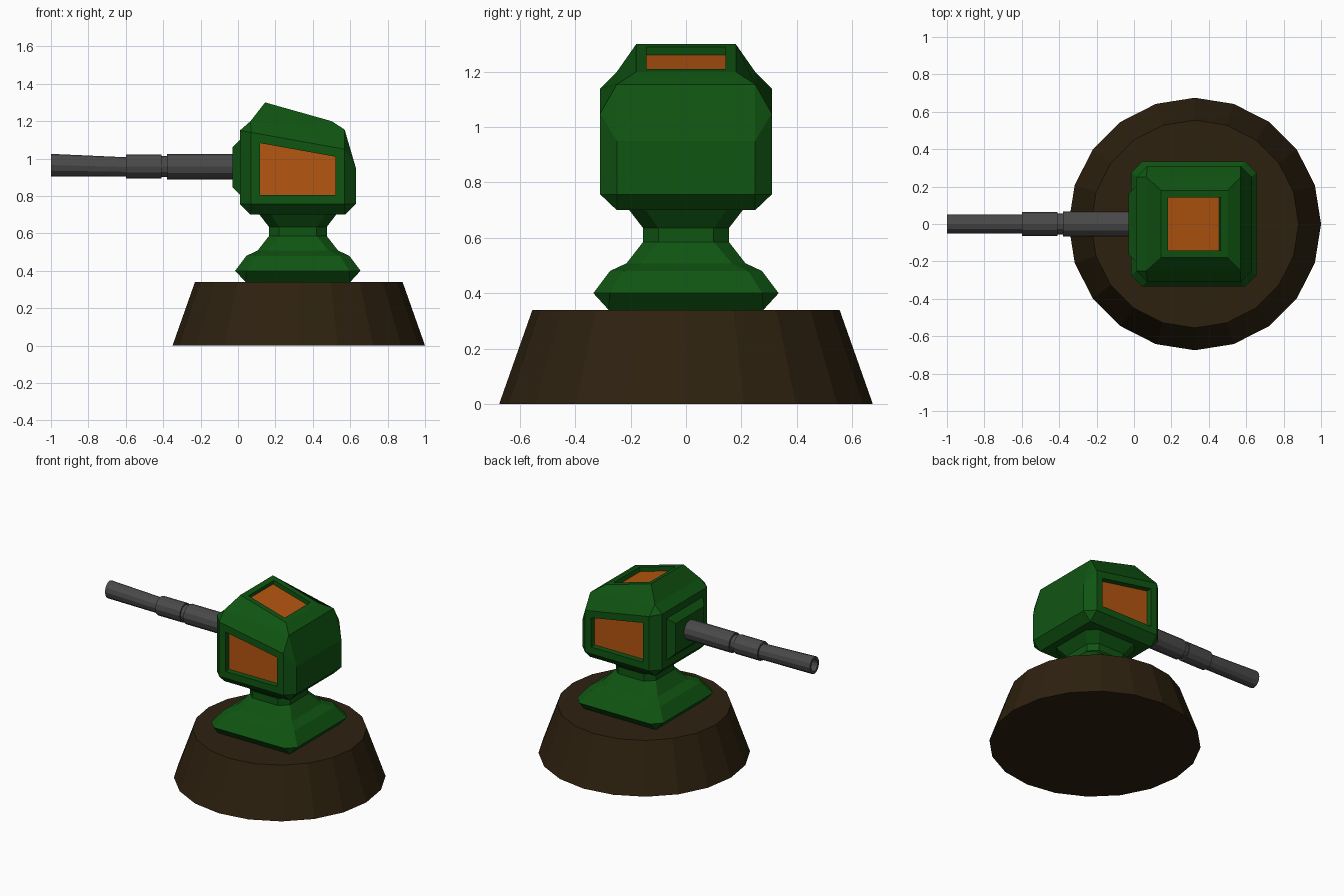
import bpy, bmesh, math

if "Cube" in bpy.data.objects:
    bpy.data.objects.remove(bpy.data.objects["Cube"])

CX = 0.32  # turret axis


def mat(name, col):
    m = bpy.data.materials.new(name)
    m.diffuse_color = (*col, 1)
    m.use_nodes = True
    m.node_tree.nodes["Principled BSDF"].inputs["Base Color"].default_value = m.diffuse_color
    return m


GREEN = mat("dark_green", (0.005, 0.09, 0.006))
ORANGE = mat("orange", (0.46, 0.092, 0.005))
BROWN = mat("dark_brown", (0.027, 0.0155, 0.005))
GRAY = mat("gun_gray", (0.068, 0.068, 0.068))


def loft(rings, cap_start=True, cap_end=True):
    bm = bmesh.new()
    vs = [[bm.verts.new(p) for p in r] for r in rings]
    n = len(rings[0])
    for a, b in zip(vs, vs[1:]):
        for i in range(n):
            j = (i + 1) % n
            bm.faces.new((a[i], a[j], b[j], b[i]))
    if cap_start:
        bm.faces.new(vs[0][::-1])
    if cap_end:
        bm.faces.new(vs[-1])
    bmesh.ops.remove_doubles(bm, verts=bm.verts, dist=1e-4)
    bmesh.ops.recalc_face_normals(bm, faces=bm.faces)
    bm.normal_update()
    return bm


def finish(bm, name, *mats):
    me = bpy.data.meshes.new(name)
    bm.to_mesh(me)
    bm.free()
    for m in mats:
        me.materials.append(m)
    ob = bpy.data.objects.new(name, me)
    bpy.context.collection.objects.link(ob)
    return ob


def ring(x0, x1, hy, c, zs):
    """Rectangle with chamfered corners; zs = heights of front, side-front, side-back, back."""
    half = [(x0, hy - c), (x0 + c, hy), (x1 - c, hy), (x1, hy - c)]
    pts = [(x, -y, z) for (x, y), z in zip(half, zs)]
    return pts + [(x, -y, z) for x, y, z in reversed(pts)]


# Round base
def circle(r, z, n=20):
    return [(0.325 + r * math.cos(2 * math.pi * i / n), r * math.sin(2 * math.pi * i / n), z)
            for i in range(n)]


finish(loft([circle(0.675, 0), circle(0.555, 0.34)]), "base", BROWN)

# Pedestal and neck: half width, chamfer, height
profile = [(0.28, 0.0, 0.34), (0.335, 0.06, 0.40), (0.275, 0.05, 0.48), (0.215, 0.05, 0.508),
           (0.155, 0.055, 0.585), (0.155, 0.055, 0.635), (0.205, 0.06, 0.70)]
finish(loft([ring(CX - h, CX + h, h, c, [z] * 4) for h, c, z in profile], True, False),
       "pedestal", GREEN)

# Turret head
bm = loft([
    ring(0.067, 0.573, 0.25, 0, [0.70] * 4),
    ring(0.01, 0.63, 0.31, 0.06, [0.757] * 4),
    ring(0.01, 0.63, 0.31, 0.06, [1.15, 1.14, 1.05, 0.95]),
    ring(0.067, 0.57, 0.25, 0, [1.20, 1.20, 1.155, 1.155]),
    ring(0.145, 0.50, 0.18, 0, [1.30, 1.30, 1.20, 1.20])])


def panel(test, border, taper, depth, index):
    """Inset the matching faces, then push them in or out."""
    fs = [f for f in bm.faces if test(f.normal, f.calc_center_median())]
    bmesh.ops.inset_individual(bm, faces=fs, thickness=border, use_even_offset=True)
    bmesh.ops.inset_individual(bm, faces=fs, thickness=taper, depth=depth, use_even_offset=True)
    for f in fs:
        f.material_index = index
    bm.normal_update()


panel(lambda n, c: n.x < -0.99, 0.05, 0.04, 0.04, 0)                # gun mount
panel(lambda n, c: abs(n.y) > 0.99 and abs(c.y) > 0.3, 0.048, 0, -0.04, 1)  # side panels
panel(lambda n, c: n.z > 0.9 and c.z > 1.22, 0.038, 0, -0.03, 1)     # roof panel
finish(bm, "turret_head", GREEN, ORANGE)


# Barrel: x, centre height, half width, half height
def tube(x, z, ry, rz, n=12):
    return [(x, ry * math.cos(2 * math.pi * i / n), z + rz * math.sin(2 * math.pi * i / n))
            for i in range(n)]


barrel = [(0.0, 0.957, 0.068, 0.068), (-0.38, 0.957, 0.068, 0.068), (-0.38, 0.957, 0.056, 0.056),
          (-0.41, 0.957, 0.056, 0.056), (-0.41, 0.957, 0.064, 0.065), (-0.60, 0.957, 0.064, 0.065),
          (-0.60, 0.955, 0.052, 0.052), (-1.0, 0.965, 0.052, 0.06), (-1.0, 0.965, 0.036, 0.042),
          (-0.90, 0.963, 0.036, 0.042)]
finish(loft([tube(*b) for b in barrel]), "barrel", GRAY)
